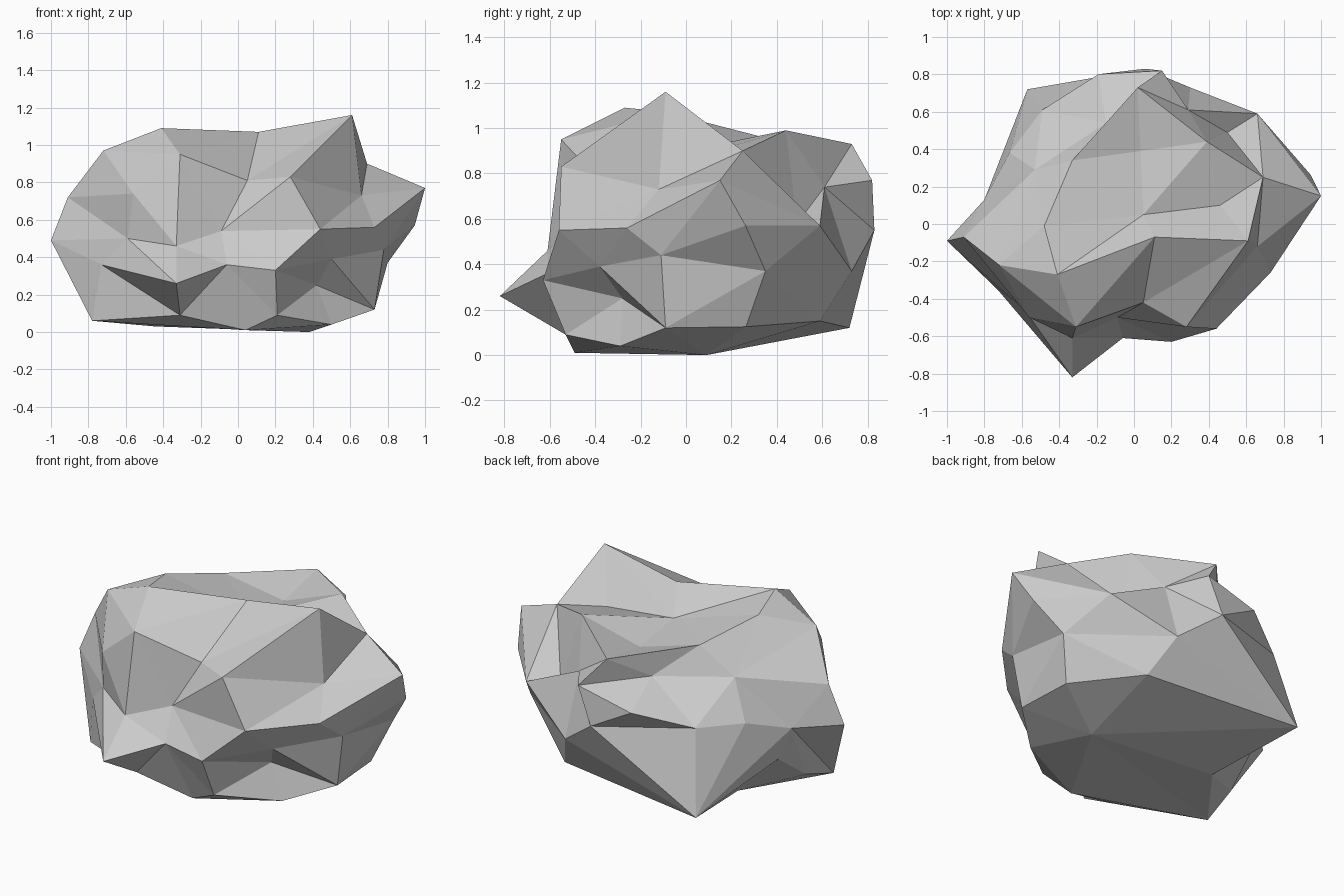
import bpy, bmesh
from mathutils import Vector

if "Cube" in bpy.data.objects:
    bpy.data.objects.remove(bpy.data.objects["Cube"])

# Key corners of the rock
corners = [
    # crown (0-12)
    (-.72, -.22, .97), (-.41, -.27, 1.09), (.11, -.07, 1.07), (.61, -.09, 1.16), (.69, .25, .90),
    (.46, .10, .89), (.05, .05, .91), (-.48, -.01, 1.05), (-.33, .34, .96), (.39, .44, .99),
    (.02, .73, .93), (-.15, .54, .80), (-.53, .29, .80),
    # front face (13-25)
    (-.31, -.55, .95), (-.56, -.50, .74), (-.59, -.45, .50), (-.33, -.61, .46), (-.33, -.82, .26),
    (.05, -.42, .81), (.28, -.55, .83), (-.09, -.50, .54), (-.06, -.61, .36), (.20, -.63, .33),
    (.44, -.56, .55), (.50, -.38, .39), (.42, -.28, .25),
    # right side (26-30)
    (.73, -.26, .56), (.78, -.11, .44), (1, .15, .77), (.80, .35, .37), (.66, .59, .57),
    # back (31-36)
    (.29, .61, .74), (.15, .82, .77), (.06, .83, .55), (.30, .73, .37), (-.49, .61, .60),
    (-.57, .72, .12),
    # left side (37-40)
    (-1, -.09, .49), (-.91, -.07, .72), (-.80, .13, .50), (-.73, -.35, .36),
    # base (41-48)
    (-.78, -.30, .06), (.04, -.49, .01), (-.31, -.53, .09), (.21, -.53, .09), (.50, -.29, .04),
    (.73, -.09, .12), (.38, .09, 0), (.40, .59, .15),
    # hollow under the peak (49)
    (.66, -.12, .73),
]
# Ridges that must run between two corners
ridges = [(13, 20), (13, 16), (2, 13), (15, 17), (40, 43), (41, 43), (3, 4), (4, 49), (49, 28)]
# Chips and bumps halfway between two corners: sideways scale, vertical shift (50 onward)
chips = [(41, 36, .66, -.06), (39, 50, 1.17, .04), (41, 51, 1, -.05),   # left undercut
         (28, 29, 1.05, 0), (29, 47, 1.2, -.06),                        # right side
         (9, 30, .95, -.2), (35, 32, 1.12, 0), (35, 39, 1.03, .04),     # back
         (6, 10, 1, -.05)]                                              # top

# Wrap a skin over the corners projected to a sphere, then pull each to its true place
centre = Vector((0, 0, .5))
bm = bmesh.new()
pts = []
for c in corners:
    d = Vector(c) - centre
    d.z *= 1.5
    pts.append(bm.verts.new(d.normalized()))
bmesh.ops.convex_hull(bm, input=bm.verts[:])
for v, c in zip(pts, corners):
    v.co = c


def ridge(a, b):
    """Find edge a-b, or turn the edge lying across it so that it joins a and b."""
    a, b = pts[a], pts[b]
    edge = bm.edges.get((a, b))
    if edge:
        return edge
    for e in bm.edges:
        tips = {v for f in e.link_faces for v in f.verts} - set(e.verts)
        if tips == {a, b}:
            return bmesh.utils.edge_rotate(e, True)


def chip(a, b, side, lift):
    """Split edge a-b, join the new point to both neighbours and move it."""
    edge = ridge(a, b)
    new = None
    if edge:
        tips = [v for f in edge.link_faces for v in f.verts if v not in edge.verts]
        new = bmesh.utils.edge_split(edge, pts[a], .5)[1]
        for tip in tips:
            bmesh.ops.connect_vert_pair(bm, verts=[new, tip])
        new.co = new.co.x * side, new.co.y * side, new.co.z + lift
    pts.append(new or pts[a])


for r in ridges:
    ridge(*r)
for c in chips:
    chip(*c)
bmesh.ops.recalc_face_normals(bm, faces=bm.faces[:])

mesh = bpy.data.meshes.new("rock")
bm.to_mesh(mesh)
bm.free()
rock = bpy.data.objects.new("rock", mesh)
bpy.context.collection.objects.link(rock)
